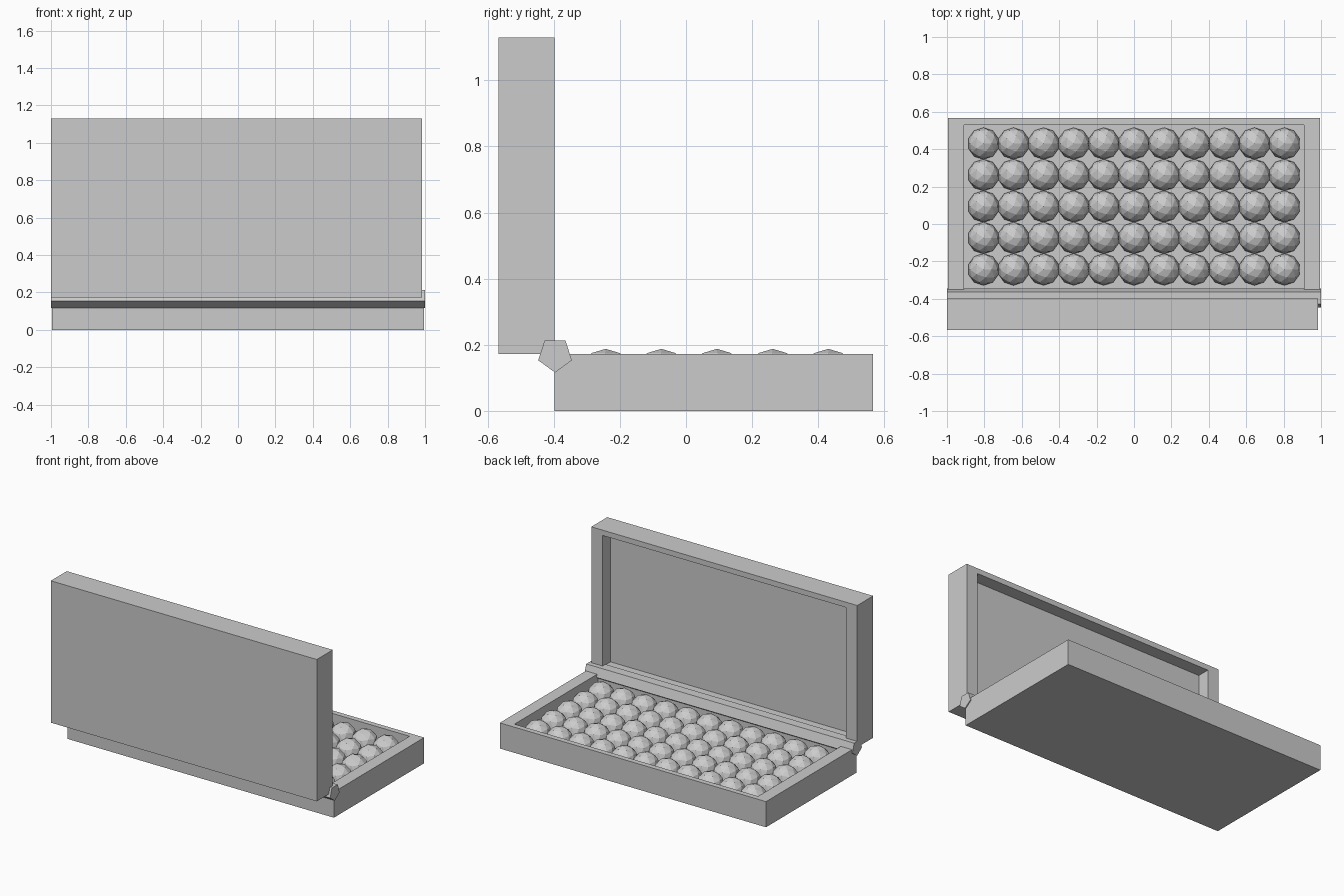
import bpy, bmesh
from math import pi
from mathutils import Matrix, Vector

if "Cube" in bpy.data.objects:
    bpy.data.objects.remove(bpy.data.objects["Cube"])


def finish(name, bm):
    bmesh.ops.recalc_face_normals(bm, faces=bm.faces)
    me = bpy.data.meshes.new(name)
    bm.to_mesh(me)
    bm.free()
    ob = bpy.data.objects.new(name, me)
    bpy.context.collection.objects.link(ob)
    return ob


def tray(name, length, width, height, side, end, depth, matrix):
    """Open box with a recess of the given depth sunk into its top face."""
    bm = bmesh.new()
    bmesh.ops.create_cube(bm, size=1, matrix=Matrix.Diagonal((length, width, height, 1)))
    top = max(bm.faces, key=lambda f: f.calc_center_median().z)
    bmesh.ops.inset_individual(bm, faces=[top], thickness=0.01)
    for v in top.verts:
        v.co.x = (length / 2 - side) * (1 if v.co.x > 0 else -1)
        v.co.y = (width / 2 - end) * (1 if v.co.y > 0 else -1)
    floor = bmesh.ops.extrude_discrete_faces(bm, faces=[top])["faces"][0]
    bmesh.ops.translate(bm, verts=floor.verts, vec=(0, 0, -depth))
    bmesh.ops.transform(bm, matrix=matrix, verts=bm.verts)
    return finish(name, bm)


# lower tray, and the same shape stood upright as the open lid
tray("base_tray", 1.987, 0.963, 0.173, 0.084, 0.036, 0.085,
     Matrix.Translation((0, 0.0845, 0.0865)))
tray("lid", 1.985, 0.957, 0.17, 0.084, 0.036, 0.085,
     Matrix.Translation((-0.0075, -0.482, 0.6515)) @ Matrix.Rotation(-pi / 2, 4, 'X'))

# five-sided hinge rod, one corner pointing down
bm = bmesh.new()
bmesh.ops.create_cone(bm, cap_ends=True, segments=5, radius1=0.0535, radius2=0.0535, depth=2.0)
far = max((v.co.xy.normalized() for v in bm.verts), key=lambda c: c.y)
turn = Vector((1, 0)).angle_signed(far)  # clockwise angle from x to a corner
bmesh.ops.transform(bm, verts=bm.verts,
                    matrix=Matrix.Translation((0, -0.396, 0.17))
                    @ Matrix.Rotation(pi / 2, 4, 'Y') @ Matrix.Rotation(turn, 4, 'Z'))
finish("hinge_rod", bm)

# rows of faceted balls resting in the tray
bm = bmesh.new()
for row in range(5):
    for col in range(10 + 1):
        bmesh.ops.create_icosphere(
            bm, subdivisions=2, radius=0.085,
            matrix=Matrix.Translation((-0.805 + 0.161 * col, -0.243 + 0.1683 * row, 0.103)))
finish("ball_rows", bm)
